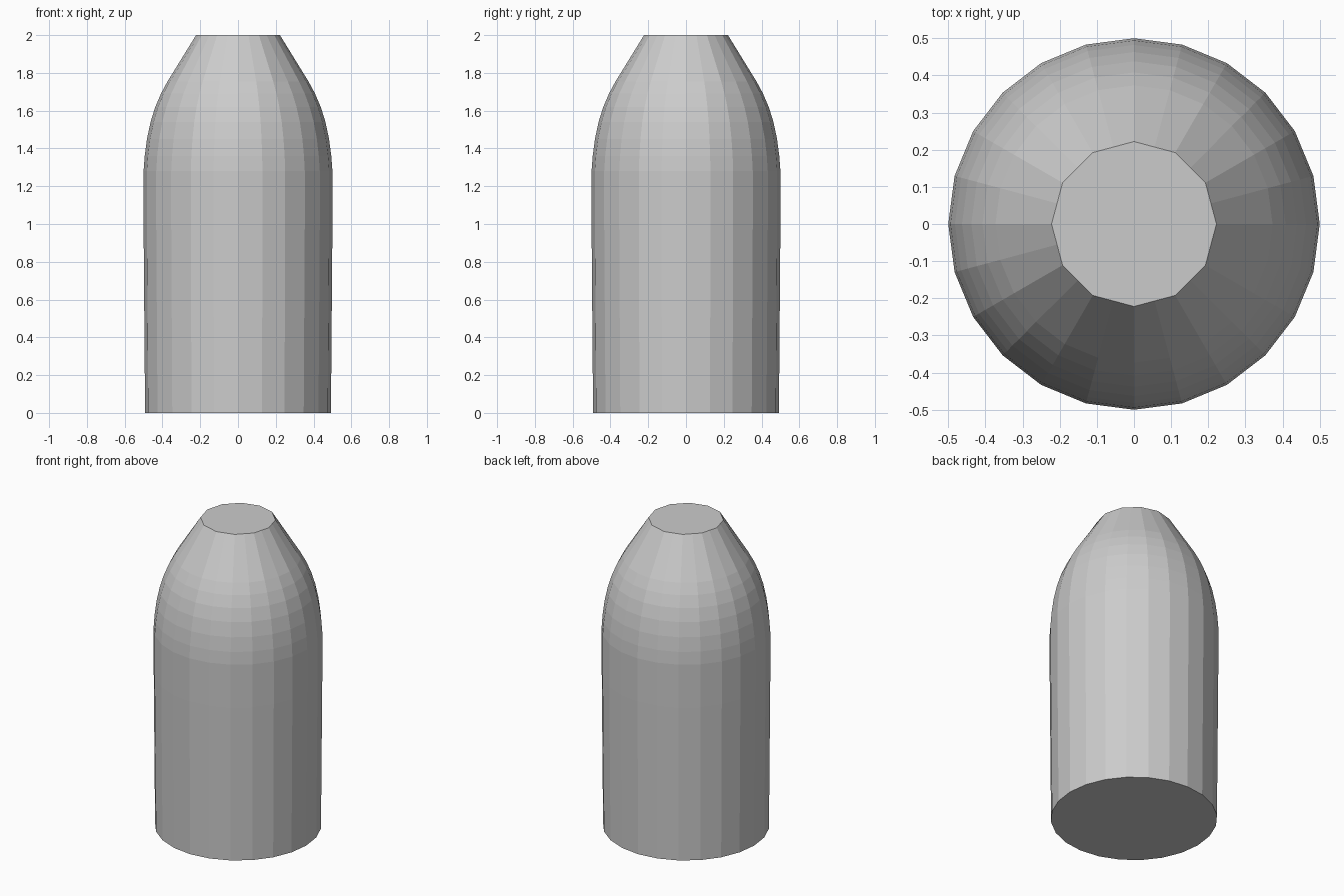
import bpy, bmesh
from math import sin, cos, tau, pi

if "Cube" in bpy.data.objects:
    bpy.data.objects.remove(bpy.data.objects["Cube"])

SIDES = 24
# Profile of the slightly tapered body and the curved nose: (radius, height)
PROFILE = [(0.492, 0), (0.5, 1.0), (0.5, 1.28), (0.494, 1.36), (0.482, 1.45),
           (0.463, 1.54), (0.438, 1.62), (0.408, 1.69), (0.373, 1.755), (0.222, 2.0)]

bm = bmesh.new()
rings = []
for r, z in PROFILE:
    ring = []
    for i in range(SIDES):
        # The flat tip is a 12-sided ring, so every second point sits on an edge
        k = cos(pi / 12) if z == 2.0 and i % 2 else 1
        a = tau * i / SIDES
        ring.append(bm.verts.new((r * k * cos(a), r * k * sin(a), z)))
    rings.append(ring)

# Side walls
for lo, hi in zip(rings, rings[1:]):
    for i in range(SIDES):
        j = (i + 1) % SIDES
        bm.faces.new((lo[i], lo[j], hi[j], hi[i]))

# Flat base and flat tip
bm.faces.new(rings[0][::-1])
bm.faces.new(rings[-1])

mesh = bpy.data.meshes.new("blunt_nosed_body")
bm.to_mesh(mesh)
bm.free()
body = bpy.data.objects.new("blunt_nosed_body", mesh)
bpy.context.collection.objects.link(body)
